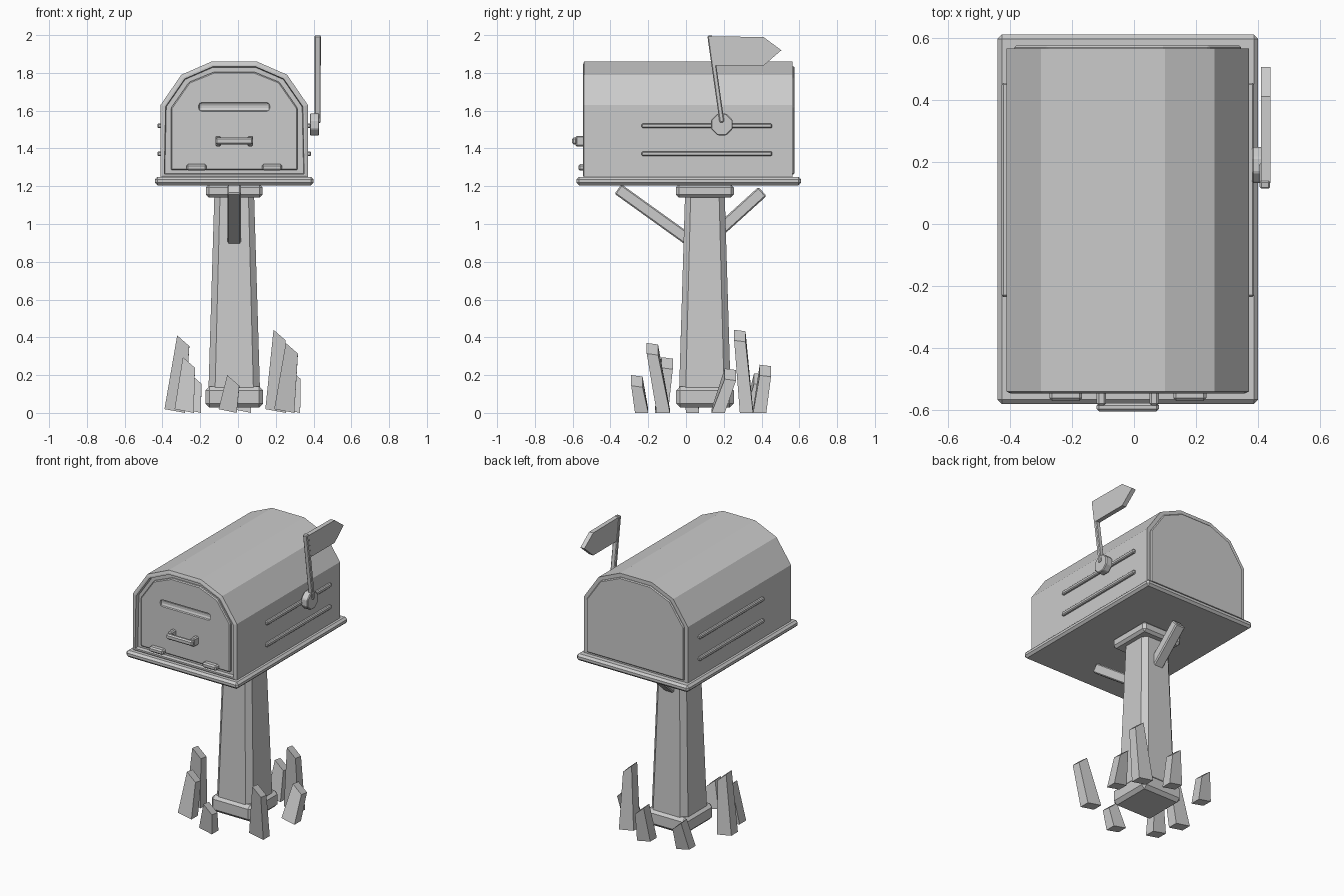
import bpy, bmesh, math
from mathutils import Vector, Matrix

if "Cube" in bpy.data.objects:
    bpy.data.objects.remove(bpy.data.objects["Cube"])

CX, PY = -0.02, 0.10   # mailbox centre line, post centre in y


def finish(name, bm, bevel=0.0):
    bmesh.ops.recalc_face_normals(bm, faces=bm.faces)
    me = bpy.data.meshes.new(name)
    bm.to_mesh(me)
    bm.free()
    ob = bpy.data.objects.new(name, me)
    bpy.context.collection.objects.link(ob)
    if bevel:
        m = ob.modifiers.new("bevel", 'BEVEL')
        m.width, m.segments, m.limit_method = bevel, 1, 'ANGLE'
    return ob


def box(name, x0, x1, y0, y1, z0, z1, bevel=0.0):
    bm = bmesh.new()
    bmesh.ops.create_cube(bm, size=1)
    for v in bm.verts:
        v.co = Vector(((x0 + x1) / 2 + v.co.x * (x1 - x0),
                       (y0 + y1) / 2 + v.co.y * (y1 - y0),
                       (z0 + z1) / 2 + v.co.z * (z1 - z0)))
    return finish(name, bm, bevel)


def loft(name, bottom, top, bevel=0.0):
    """Solid between two matching rings of points."""
    bm = bmesh.new()
    a = [bm.verts.new(p) for p in bottom]
    b = [bm.verts.new(p) for p in top]
    bm.faces.new(a)
    bm.faces.new(b)
    for i in range(len(a)):
        j = (i + 1) % len(a)
        bm.faces.new((a[i], a[j], b[j], b[i]))
    return finish(name, bm, bevel)


def arch(d, zbot):
    """Faceted arch outline shrunk by d."""
    half = [(0.39 - d, zbot), (0.39 - d, 1.63 - d * 0.3),
            (0.28 - d * 0.75, 1.79 - d * 0.7), (0.12 - d * 0.25, 1.86 - d)]
    return [(CX + x, z) for x, z in half] + [(CX - x, z) for x, z in reversed(half)]


def arch_solid(name, d, zbot, y0, y1, bevel=0.0):
    pts = arch(d, zbot)
    return loft(name, [(x, y0, z) for x, z in pts], [(x, y1, z) for x, z in pts], bevel)


# mailbox shell with a recessed front rim
shell = arch_solid("mailbox_shell", 0, 1.245, -0.54, 0.565)
bm = bmesh.new()
bm.from_mesh(shell.data)
front = [f for f in bm.faces if f.normal.y < -0.9]
bmesh.ops.inset_region(bm, faces=front, thickness=0.018, depth=0.006)
bmesh.ops.inset_region(bm, faces=front, thickness=0.01, depth=0)
bmesh.ops.inset_region(bm, faces=front, thickness=0.004, depth=-0.026)
bm.to_mesh(shell.data)
bm.free()

# door with mail slot, back panel
door = arch_solid("door", 0.055, 1.285, -0.536, -0.50, 0.006)
arch_solid("back_panel", 0.025, 1.262, 0.55, 0.575, 0.006)
slot = box("slot_cutter", -0.21, 0.17, -0.60, -0.522, 1.595, 1.645)
bev = slot.modifiers.new("round", 'BEVEL')
bev.width, bev.segments = 0.018, 2
slot.hide_render = True
slot.hide_viewport = True
cut = door.modifiers.new("slot", 'BOOLEAN')
cut.object = slot
cut.solver = 'EXACT'

# floor plate
box("floor_plate", -0.44, 0.40, -0.58, 0.61, 1.205, 1.25, 0.014)

# door handle and hinges
box("handle_bar", -0.12, 0.08, -0.604, -0.576, 1.422, 1.457, 0.008)
for s in (-1, 1):
    x = CX + s * 0.085
    box("handle_post", x - 0.015, x + 0.015, -0.585, -0.53, 1.41, 1.467, 0.007)
    x = CX + s * 0.2
    box("hinge", x - 0.053, x + 0.053, -0.57, -0.52, 1.283, 1.317, 0.009)

# side rails
for s in (-1, 1):
    for z in (1.372, 1.52):
        x = CX + s * 0.39
        box("side_rail", x - 0.017, x + 0.017, -0.235, 0.455, z - 0.013, z + 0.013, 0.006)

# flag: pivot, arm and pennant
bm = bmesh.new()
bmesh.ops.create_cone(bm, cap_ends=True, segments=8, radius1=0.062, radius2=0.062, depth=0.05,
                      matrix=Matrix.Translation((0.405, 0.19, 1.527))
                      @ Matrix.Rotation(math.pi / 2, 4, 'Y')
                      @ Matrix.Rotation(math.pi / 8, 4, 'Z'))
finish("flag_pivot", bm, 0.005)


def yz_plate(name, pts, x0, x1, bevel=0.0):
    return loft(name, [(x0, y, z) for y, z in pts], [(x1, y, z) for y, z in pts], bevel)


yz_plate("flag_arm", [(0.178, 1.535), (0.203, 1.54), (0.138, 2.0), (0.113, 1.996)], 0.405, 0.438, 0.005)
yz_plate("flag", [(0.132, 1.993), (0.41, 1.99), (0.505, 1.92), (0.41, 1.838), (0.155, 1.838)], 0.409, 0.439)

# post: collar, tapered chamfered shaft, foot block
box("collar", -0.17, 0.13, PY - 0.153, PY + 0.153, 1.14, 1.21, 0.016)
box("foot_block", -0.173, 0.133, PY - 0.153, PY + 0.153, 0.028, 0.14, 0.022)


def chamfered(h, c, z):
    pts = [(h, h - c), (h - c, h), (c - h, h), (-h, h - c),
           (-h, c - h), (c - h, -h), (h - c, -h), (h, c - h)]
    return [(CX + x, PY + y, z) for x, y in pts]


loft("post", chamfered(0.137, 0.035, 0.1), chamfered(0.105, 0.03, 1.16))

# diagonal braces
def brace(name, a, b, w):
    a, b = Vector(a), Vector(b)
    n = (b - a).normalized().orthogonal() * w
    yz_plate(name, [a + n, b + n, b - n, a - n], -0.056, 0.016, 0.007)


brace("front_brace", (-0.36, 1.185), (0.03, 0.905), 0.031)
brace("back_brace", (0.405, 1.172), (0.16, 0.95), 0.032)

# leaning splintered stakes: base x, y, top x, y, tip height
stakes = [(0.20, 0.32, 0.22, 0.285, 0.44), (0.245, -0.12, 0.285, -0.178, 0.37),
          (0.28, 0.17, 0.30, 0.235, 0.235), (-0.055, -0.235, -0.025, -0.26, 0.20),
          (-0.335, 0.035, -0.29, 0.0, 0.41), (-0.285, -0.13, -0.26, -0.10, 0.295),
          (0.02, 0.39, 0.035, 0.42, 0.255), (-0.245, 0.35, -0.225, 0.39, 0.21)]
for bx, by, tx, ty, h in stakes:
    k = 0.042 + 0.03 * h
    ring = [(-1, -1), (1, -1), (1, 1), (-1, 1)]
    loft("stake", [(bx + i * k, by + j * 0.035, 0.01 - i * 0.01) for i, j in ring],
         [(tx + i * 0.032, ty + j * 0.03, h - 0.028 * (1 + i) - 0.004 * (1 + j)) for i, j in ring])
